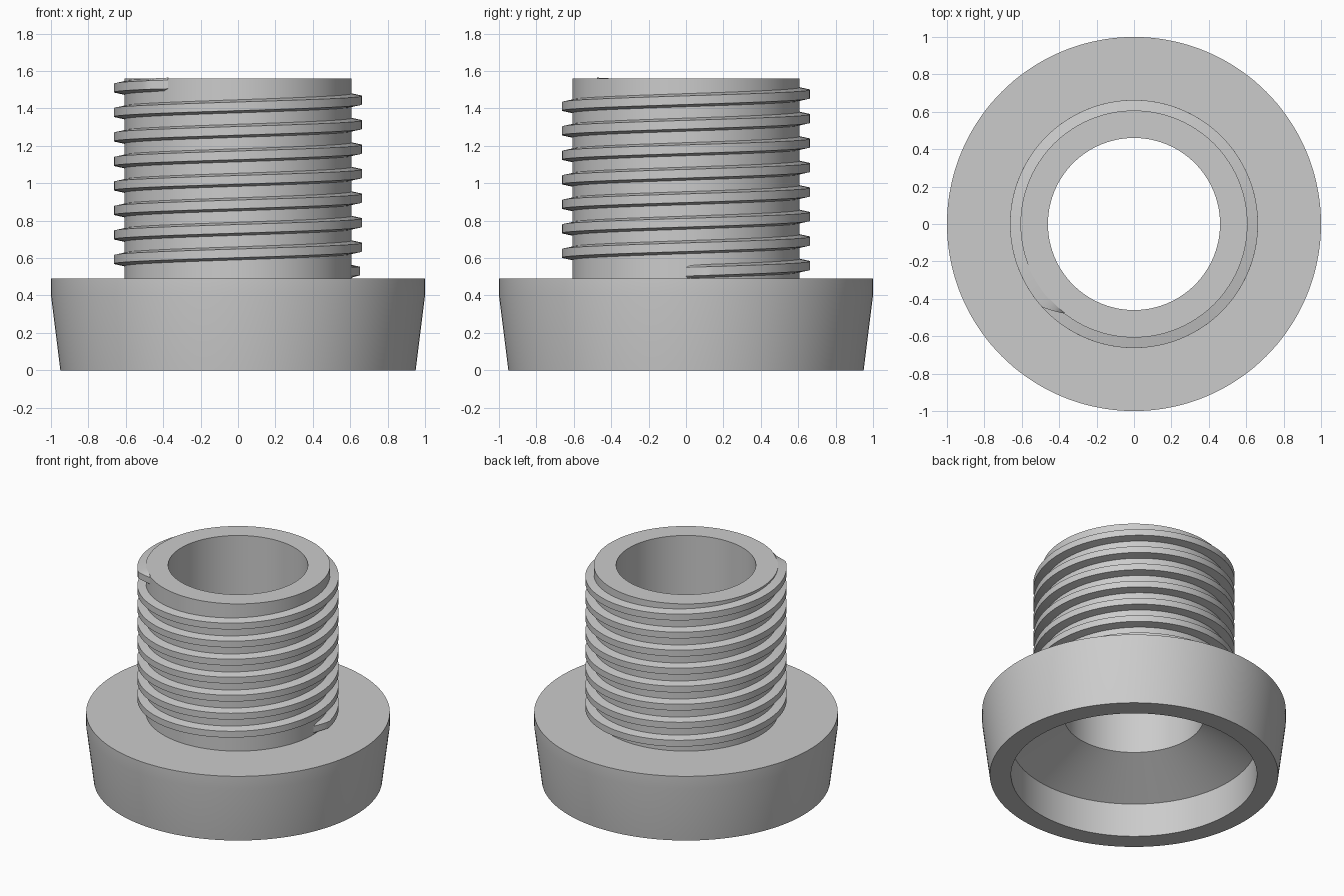
import bpy, bmesh, math

if "Cube" in bpy.data.objects:
    bpy.data.objects.remove(bpy.data.objects["Cube"], do_unlink=True)

grey = bpy.data.materials.new("plain grey")
grey.use_nodes = True
grey.diffuse_color = (0.6, 0.6, 0.6, 1)
grey.node_tree.nodes["Principled BSDF"].inputs["Base Color"].default_value = grey.diffuse_color


def skin(name, rings, closed):
    """Join rings of points into a tube, either looped or with capped ends."""
    bm = bmesh.new()
    loops = [[bm.verts.new(p) for p in ring] for ring in rings]
    pairs = list(zip(loops, loops[1:]))
    if closed:
        pairs.append((loops[-1], loops[0]))
    else:
        bm.faces.new(loops[0])
        bm.faces.new(loops[-1])
    for a, b in pairs:
        for i in range(len(a)):
            j = (i + 1) % len(a)
            bm.faces.new((a[i], a[j], b[j], b[i]))
    bmesh.ops.recalc_face_normals(bm, faces=bm.faces)
    mesh = bpy.data.meshes.new(name)
    bm.to_mesh(mesh)
    bm.free()
    mesh.materials.append(grey)
    obj = bpy.data.objects.new(name, mesh)
    bpy.context.collection.objects.link(obj)
    bpy.ops.object.select_all(action='DESELECT')
    obj.select_set(True)
    bpy.context.view_layer.objects.active = obj
    bpy.ops.object.shade_smooth_by_angle(angle=math.radians(30))
    return obj


def polar(r, a, z):
    return (r * math.cos(a), r * math.sin(a), z)


# Flanged body: tapered flange, neck, bore, conical seat and wide socket
BORE, NECK, TOP, FLANGE = 0.46, 0.607, 1.56, 0.49
profile = [(0.81, 0), (0.95, 0), (1, 0.4), (1, FLANGE), (NECK, FLANGE),
           (NECK, TOP), (BORE, TOP), (BORE, 0.436), (0.81, 0.245)]
SEGMENTS = 144
skin("flanged_body",
     [[polar(r, math.tau * i / SEGMENTS, z) for r, z in profile]
      for i in range(SEGMENTS)], closed=True)

# Right-handed screw thread whose crest runs out to the neck at both ends
CREST, PITCH, START = 0.663, 0.131, 0.527
ROOT_HALF, CREST_HALF = 0.036, 0.023
RUNOUT = math.radians(10)
SWEEP = 7 * math.tau + math.radians(232)
STEPS = 1100
rings = []
for i in range(STEPS + 1):
    a = SWEEP * i / STEPS
    z = START + PITCH * a / math.tau
    grow = min(1, a / RUNOUT, (SWEEP - a) / RUNOUT)
    crest = NECK + (CREST - NECK) * grow
    root = NECK - 0.004
    rings.append([polar(root, a, z - ROOT_HALF), polar(crest, a, z - CREST_HALF),
                  polar(crest, a, z + CREST_HALF), polar(root, a, z + ROOT_HALF)])
skin("screw_thread", rings, closed=False)
